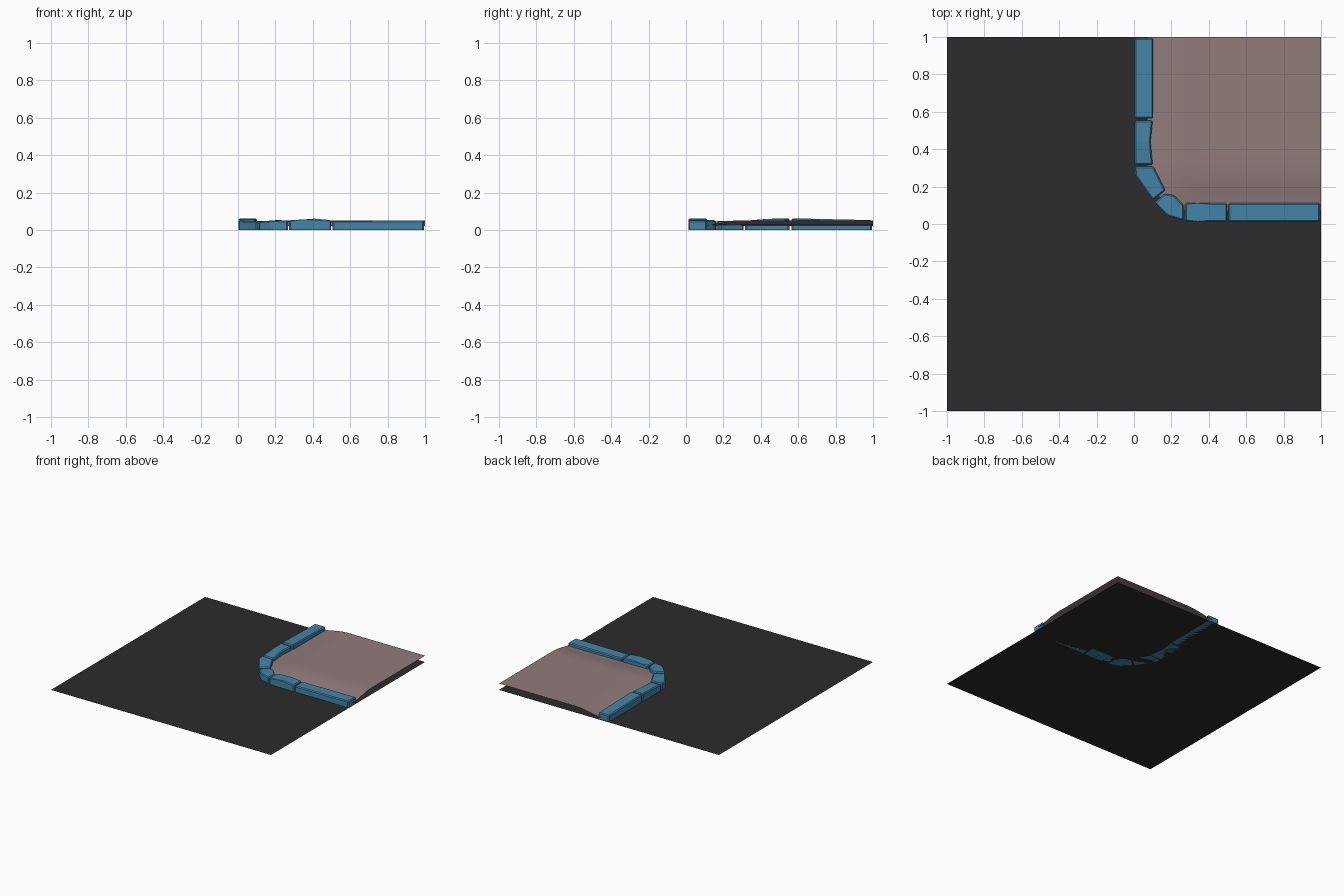
import bpy, bmesh, math

if "Cube" in bpy.data.objects:
    bpy.data.objects.remove(bpy.data.objects["Cube"])


def finish(name, bm, color):
    bmesh.ops.recalc_face_normals(bm, faces=bm.faces)
    me = bpy.data.meshes.new(name)
    bm.to_mesh(me)
    bm.free()
    ob = bpy.data.objects.new(name, me)
    bpy.context.collection.objects.link(ob)
    me.materials.append(color)
    return ob


def material(name, rgb):
    m = bpy.data.materials.new(name)
    m.diffuse_color = (*rgb, 1)
    m.use_nodes = True
    m.node_tree.nodes["Principled BSDF"].inputs["Base Color"].default_value = m.diffuse_color
    return m


asphalt = material("asphalt", (0.025, 0.025, 0.025))
paving = material("paving", (0.28, 0.2, 0.195))
stone_blue = material("stone_blue", (0.055, 0.235, 0.39))

# Road surface: one flat square
bm = bmesh.new()
bmesh.ops.create_grid(bm, x_segments=1, y_segments=1, size=1)
finish("road", bm, asphalt)

# Pavement sheet: rounded corner outline fanned to the far corner, dipping at the curb
EDGE, C, R = 0.07, 0.31, 0.24


def sheet_height(x, y):
    if x < C and y < C:
        d = R - math.hypot(C - x, C - y)
    else:
        d = min(x, y) - EDGE
    t = min(max(d / 0.22, 0), 1)
    return 0.022 + 0.03 * t * t * (3 - 2 * t)


border = [(EDGE, 1 - (1 - C) * i / 8) for i in range(8)]
border += [(C - R * math.cos(a), C - R * math.sin(a))
           for a in (math.pi / 2 * i / 10 for i in range(11))]
border += [(C + (1 - C) * i / 8, EDGE) for i in range(1, 9)]
bm = bmesh.new()
rings = []
for k in range(16):
    f = k / 16
    ring = []
    for x, y in border:
        px, py = x + (1 - x) * f, y + (1 - y) * f
        # height measured along the straight edges keeps the open sides curved
        ring.append(bm.verts.new((px, py, sheet_height(px, py))))
    rings.append(ring)
for a, b in zip(rings, rings[1:]):
    for i in range(len(border) - 1):
        bm.faces.new((a[i], a[i + 1], b[i + 1], b[i]))
tip = bm.verts.new((1, 1, 0.052))
for i in range(len(border) - 1):
    bm.faces.new((rings[-1][i], rings[-1][i + 1], tip))
sheet = finish("pavement", bm, paving)
for p in sheet.data.polygons:
    p.use_smooth = True
if sheet.data.polygons[0].normal.z < 0:
    sheet.data.flip_normals()


# Curb stones: outline of (x, y, top height), extruded from the ground and chamfered
def curb_stone(name, outline):
    bm = bmesh.new()
    low = [bm.verts.new((x, y, 0)) for x, y, z in outline]
    top = [bm.verts.new((x, y, z)) for x, y, z in outline]
    n = len(outline)
    bm.faces.new(low[::-1])
    bm.faces.new(top)
    for i in range(n):
        j = (i + 1) % n
        bm.faces.new((low[i], low[j], top[j], top[i]))
    bmesh.ops.recalc_face_normals(bm, faces=bm.faces)
    edges = [e for e in bm.edges if any(v.co.z > 0 for v in e.verts)]
    bmesh.ops.bevel(bm, geom=edges, offset=0.007, segments=1,
                    affect='EDGES', clamp_overlap=True)
    bmesh.ops.triangulate(bm, faces=[f for f in bm.faces if len(f.verts) > 4])
    finish(name, bm, stone_blue)


curb_stone("curb_back_long", [(0.004, 0.565, 0.063), (0.102, 0.565, 0.063),
                              (0.102, 0.994, 0.053), (0.004, 0.994, 0.053)])
curb_stone("curb_back_short", [(0.004, 0.316, 0.05), (0.1, 0.316, 0.047),
                               (0.088, 0.44, 0.058), (0.1, 0.553, 0.06),
                               (0.004, 0.553, 0.062), (0.004, 0.44, 0.06)])
curb_stone("curb_corner_back", [(0.004, 0.307, 0.052), (0.006, 0.26, 0.05),
                                (0.1, 0.127, 0.046), (0.168, 0.18, 0.046),
                                (0.105, 0.307, 0.05)])
curb_stone("curb_corner_front", [(0.11, 0.112, 0.045), (0.18, 0.043, 0.053),
                                 (0.266, 0.018, 0.05), (0.266, 0.1, 0.05),
                                 (0.215, 0.153, 0.057), (0.165, 0.163, 0.048)])
curb_stone("curb_front_short", [(0.273, 0.015, 0.052), (0.34, 0.013, 0.063),
                                (0.41, 0.013, 0.061), (0.498, 0.013, 0.053),
                                (0.498, 0.112, 0.053), (0.41, 0.112, 0.061),
                                (0.34, 0.112, 0.063), (0.273, 0.112, 0.052)])
curb_stone("curb_front_long", [(0.506, 0.013, 0.049), (0.994, 0.013, 0.051),
                               (0.994, 0.112, 0.051), (0.506, 0.112, 0.049)])
